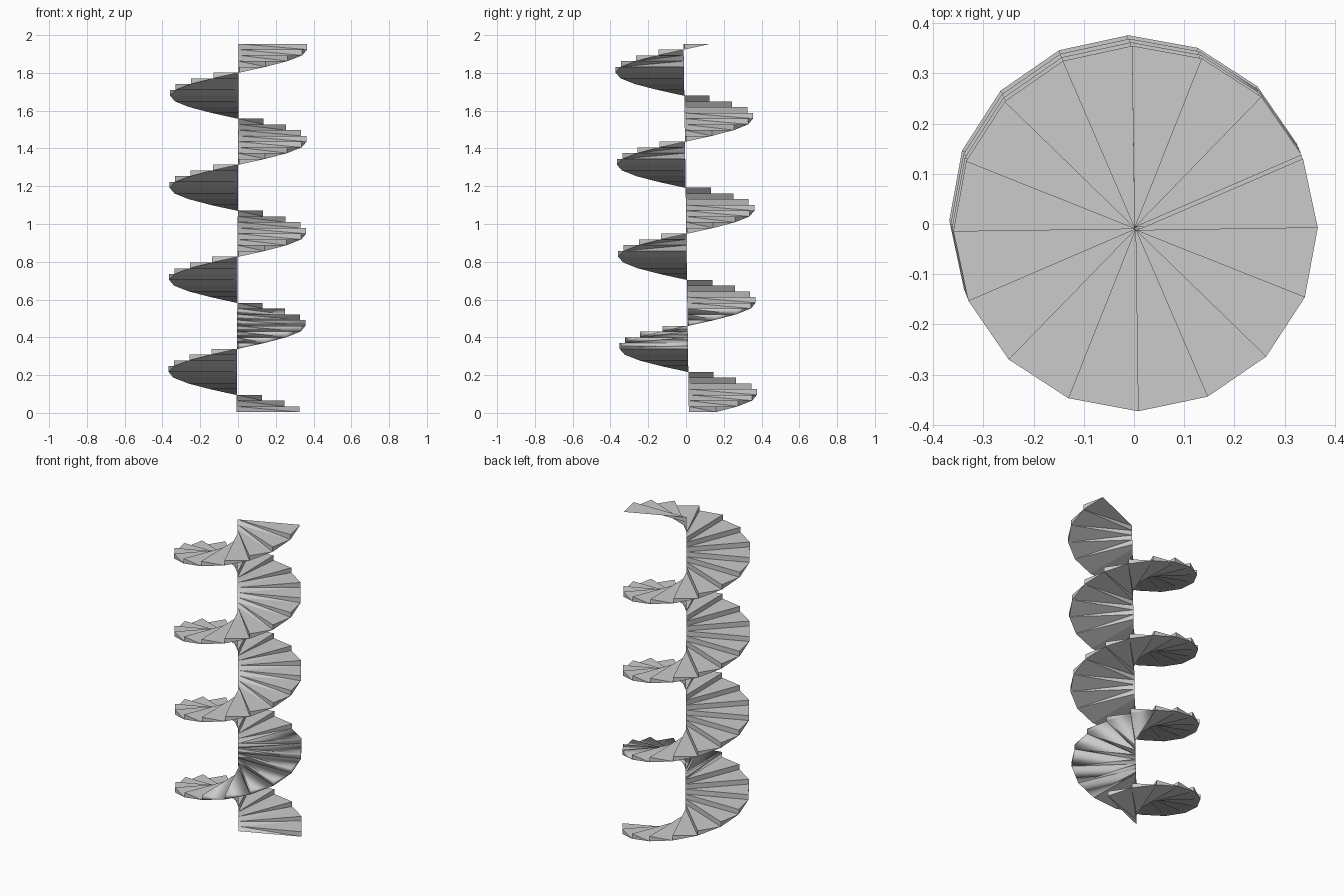
import bpy, bmesh
from math import radians, sin, cos

if "Cube" in bpy.data.objects:
    bpy.data.objects.remove(bpy.data.objects["Cube"])

STEPS = 64          # four turns of sixteen steps
RISE = 1.95 / STEPS
RADIUS = 0.362
Z0 = 0.004


def axis_at(i):
    # the spiral's axis leans very slightly from bottom to top
    t = i / STEPS
    return -0.007 + 0.011 * t, 0.015 - 0.028 * t


bm = bmesh.new()


def edge_points(i, level):
    # inner and outer vertex on the radial line i at a given step level
    cx, cy = axis_at(i)
    a = radians(22.5 * (i + 1) + 0.8)
    z = Z0 + RISE * level
    return (bm.verts.new((cx, cy, z)),
            bm.verts.new((cx + RADIUS * cos(a), cy + RADIUS * sin(a), z)))


# wedge steps: riser, tread, sloping underside and triangular ends
low = edge_points(0, 0)
for i in range(STEPS):
    high = edge_points(i, i + 1)
    back = edge_points(i + 1, i + 1)
    faces = [
        (low[0], low[1], high[1], high[0]),      # riser
        (high[0], high[1], back[1], back[0]),    # tread
        (low[1], low[0], back[0], back[1]),      # underside
        (low[1], back[1], high[1]),              # outer end
        (low[0], high[0], back[0]),              # inner end
    ]
    for f in faces:
        face = bm.faces.new(f)
        face.smooth = 11 <= i <= 17              # short soft-shaded stretch
    low = back

mesh = bpy.data.meshes.new("spiral_steps")
bm.to_mesh(mesh)
bm.free()
stairs = bpy.data.objects.new("spiral_steps", mesh)
bpy.context.collection.objects.link(stairs)
